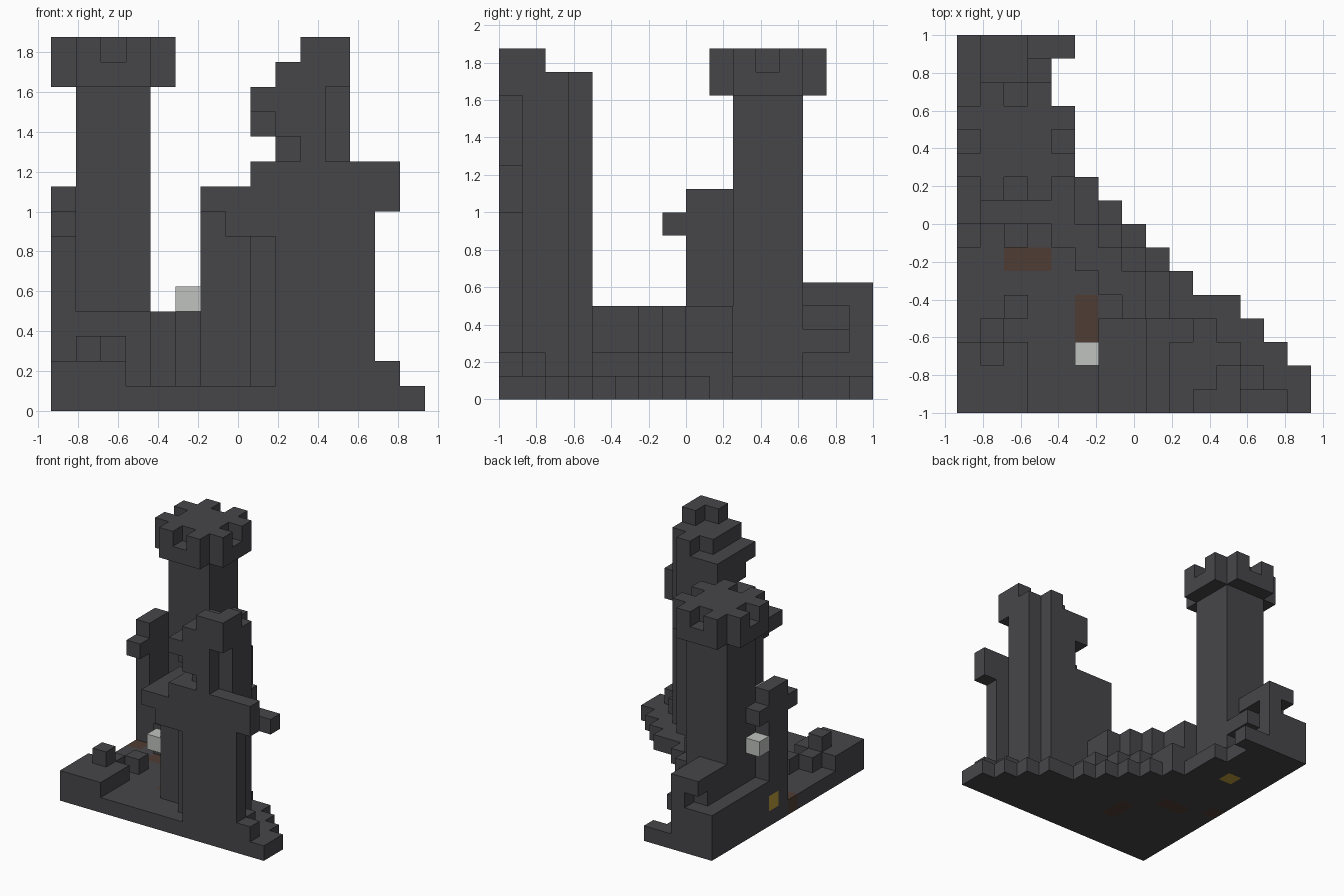
import bpy, bmesh
from mathutils import Vector

if "Cube" in bpy.data.objects:
    bpy.data.objects.remove(bpy.data.objects["Cube"])

S = 0.125                      # block size
grid = {}                      # (i, j, k) -> part name


def box(part, i, j, k):
    """Fill inclusive block ranges with a part; part None carves."""
    for a in range(i[0], i[1] + 1):
        for b in range(j[0], j[1] + 1):
            for c in range(k[0], k[1] + 1):
                if part is None:
                    grid.pop((a, b, c), None)
                else:
                    grid[(a, b, c)] = part


def column(part, i, j, top, bottom=1):
    box(part, i, j, (bottom, top - 1))


# triangular stepped foundation
widths = [15, 15, 14, 13, 12, 10, 9, 8, 7, 6, 5, 5, 5, 4, 4, 5]
for j, w in enumerate(widths):
    box("foundation", (0, w - 1), (j, j), (0, 0))

# low corner rubble
column("corner_rubble", (0, 2), (0, 2), 2)
column("corner_rubble", (1, 1), (3, 3), 2)
column("corner_rubble", (1, 1), (2, 2), 3)
column("corner_rubble", (2, 2), (4, 4), 2)

# diagonal wall with its lower outer ledge
for j, lo, hi in [(4, 7, 7), (5, 6, 7), (6, 5, 6), (7, 4, 5), (8, 1, 4), (9, 1, 4)]:
    column("diagonal_wall", (lo, hi), (j, j), 4)
    column("wall_ledge", (hi + 1, hi + 1), (j, j), 2)
column("diagonal_wall", (2, 2), (7, 7), 3)

# intact tower: square shaft and battlements
column("tower_shaft", (1, 3), (10, 12), 13)
box("battlements", (0, 4), (10, 12), (13, 14))
box("battlements", (1, 3), (9, 13), (13, 14))
for i, j in [(0, 11), (4, 11), (2, 9), (2, 13)]:
    box(None, (i, i), (j, j), (14, 14))

# side gate pier with an eave on each side
column("gate_pier", (0, 0), (8, 9), 9)
for j in (7, 10):
    box("gate_eave", (0, 0), (j, j), (7, 7))

# ruined back corner
column("back_ruin", (0, 0), (10, 15), 3)
column("back_ruin", (1, 2), (13, 15), 5)
box("back_ruin", (3, 3), (13, 14), (2, 2))
box(None, (1, 1), (15, 15), (3, 3))
box(None, (2, 2), (13, 14), (3, 3))

# ruined tower: shaft with cut corners
column("ruined_tower", (9, 10), (0, 3), 13)
column("ruined_tower", (8, 11), (1, 2), 10)
column("ruined_tower", (9, 11), (1, 2), 13, 10)
box(None, (9, 9), (0, 0), (10, 10))
# broken crown
box("broken_crown", (8, 8), (1, 3), (11, 12))
box("broken_crown", (8, 8), (0, 0), (12, 12))
box("broken_crown", (9, 11), (0, 2), (13, 13))
box("broken_crown", (10, 10), (3, 3), (13, 13))
box("broken_crown", (10, 11), (0, 1), (14, 14))
box(None, (10, 10), (1, 1), (14, 14))

# front wall wings: right stub and left arch
column("right_wing", (11, 12), (0, 0), 10)
box("right_wing", (13, 13), (0, 0), (8, 9))
column("left_wing", (6, 8), (2, 3), 9)
box("arch", (6, 8), (0, 1), (8, 8))
box("arch", (7, 8), (0, 1), (7, 7))
box("arch", (8, 8), (0, 0), (9, 9))

# rubble steps at the tapered end
column("end_rubble", (13, 13), (0, 0), 2)
column("end_rubble", (11, 12), (1, 1), 2)

# wooden thresholds, lamps and glowing blocks
box("threshold", (0, 0), (7, 7), (0, 0))
box("threshold", (2, 3), (6, 6), (0, 0))
box("threshold", (5, 5), (3, 4), (0, 0))
box("lamp", (5, 5), (2, 2), (4, 4))
box("lamp", (0, 0), (10, 10), (5, 5))
box("glow_block", (2, 2), (11, 11), (0, 0))
box("glow_block", (0, 0), (9, 9), (1, 1))


def material(name, rgb):
    m = bpy.data.materials.new(name)
    m.diffuse_color = (*rgb, 1)
    m.use_nodes = True
    m.node_tree.nodes["Principled BSDF"].inputs["Base Color"].default_value = m.diffuse_color
    return m


stone = material("dark_stone", (0.062, 0.060, 0.066))
special = {
    "threshold": material("brown_wood", (0.078, 0.048, 0.034)),
    "lamp": material("pale_lamp", (0.52, 0.54, 0.52)),
    "glow_block": material("yellow_glow", (0.48, 0.33, 0.04)),
}

# build each part from its exposed block faces
AXES = [Vector(v) for v in ((1, 0, 0), (0, 1, 0), (0, 0, 1))]
origin = Vector((-0.9375, -1, 0))
for part in sorted(set(grid.values())):
    bm = bmesh.new()
    for cell in [c for c, p in grid.items() if p == part]:
        for a in range(3):
            for side in (0, 1):
                near = list(cell)
                near[a] += 1 if side else -1
                if tuple(near) in grid:
                    continue
                u, v = AXES[(a + 1) % 3], AXES[(a + 2) % 3]
                p = Vector(cell) + AXES[a] * side
                ring = [p, p + u, p + u + v, p + v]
                if not side:
                    ring.reverse()
                bm.faces.new([bm.verts.new(origin + q * S) for q in ring])
    bmesh.ops.remove_doubles(bm, verts=bm.verts, dist=0.001)
    bmesh.ops.dissolve_limit(bm, angle_limit=0.01, verts=bm.verts, edges=bm.edges)
    mesh = bpy.data.meshes.new(part)
    bm.to_mesh(mesh)
    bm.free()
    mesh.materials.append(special.get(part, stone))
    bpy.context.collection.objects.link(bpy.data.objects.new(part, mesh))
